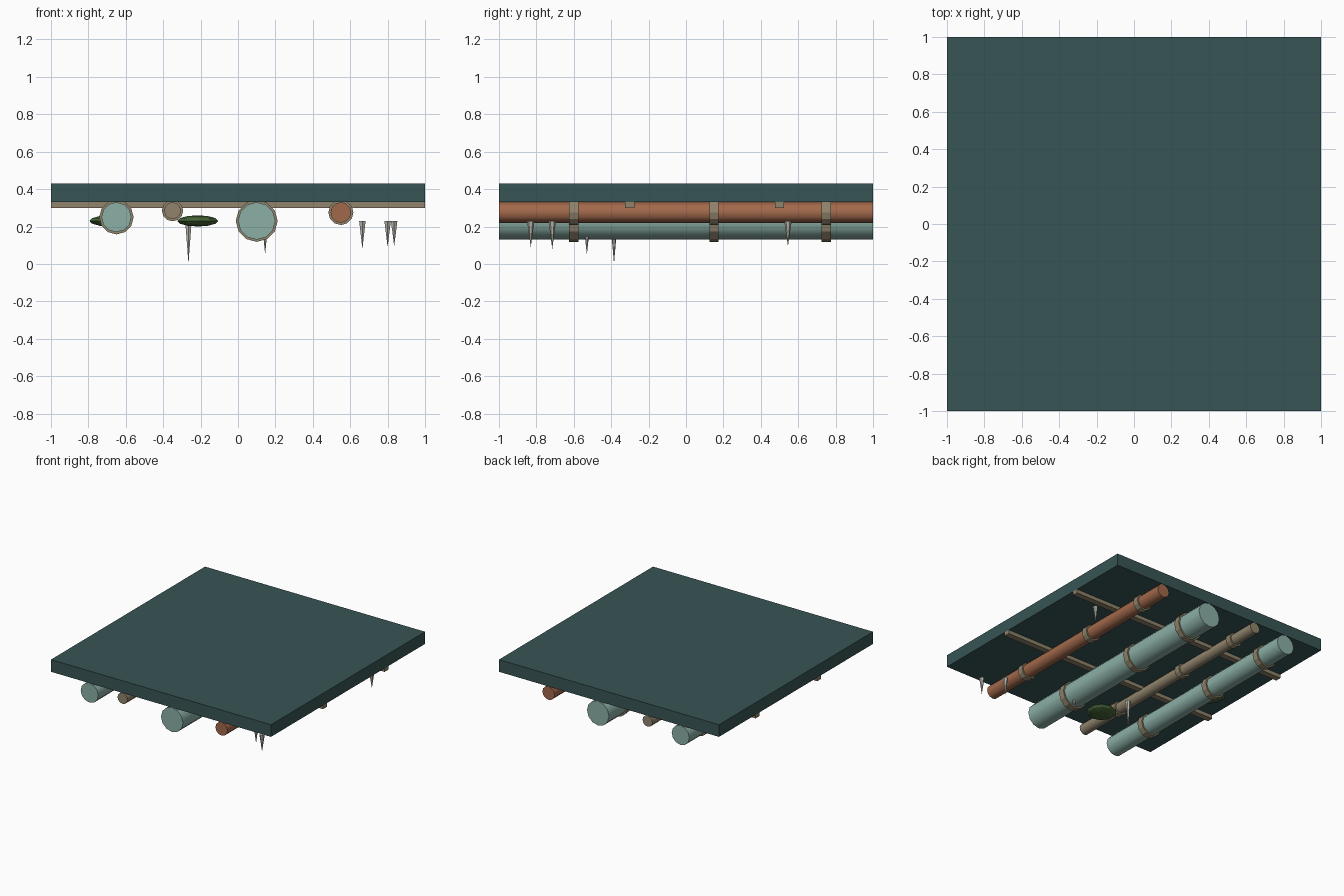
import bpy
import math

cube = bpy.data.objects.get("Cube")
if cube:
    bpy.data.objects.remove(cube, do_unlink=True)


def material(name, rgb):
    m = bpy.data.materials.new(name)
    m.use_nodes = True
    color = (*rgb, 1)
    m.diffuse_color = color
    m.node_tree.nodes["Principled BSDF"].inputs["Base Color"].default_value = color
    return m


slate = material("dark_slate", (0.04, 0.09, 0.09))
mint = material("verdigris", (0.26, 0.43, 0.38))
rust = material("rust_orange", (0.36, 0.14, 0.07))
iron = material("dull_iron", (0.28, 0.23, 0.15))
moss = material("moss_green", (0.06, 0.13, 0.04))
stone = material("pale_stone", (0.48, 0.46, 0.41))


def finish(name, mat, smooth=None):
    ob = bpy.context.object
    ob.name = name
    ob.data.materials.append(mat)
    bpy.ops.object.transform_apply(location=False, rotation=True, scale=True)
    if smooth:
        bpy.ops.object.shade_smooth_by_angle(angle=math.radians(smooth))
    return ob


def box(name, loc, size, mat):
    bpy.ops.mesh.primitive_cube_add(size=1, location=loc)
    bpy.context.object.scale = size
    finish(name, mat)


def tube(name, x, y, z, radius, length, mat, smooth=None):
    bpy.ops.mesh.primitive_cylinder_add(vertices=12, radius=radius, depth=length,
                                        location=(x, y, z),
                                        rotation=(math.pi / 2, 0, 0))
    finish(name, mat, smooth)


# Ceiling slab and the cross rails beneath it
CEILING = 0.33
box("ceiling_slab", (0, 0, CEILING + 0.05), (2, 2, 0.1), slate)
for i, y in enumerate((-0.3, 0.5)):
    box(f"cross_rail_{i + 1}", (0, y, CEILING - 0.015), (2, 0.05, 0.03), iron)

# Pipes hung against the slab, each with three collars
pipes = [
    ("wide_pipe", 0.1, 0.1, mint),
    ("medium_pipe", -0.65, 0.08, mint),
    ("rusty_pipe", 0.55, 0.055, rust),
    ("thin_pipe", -0.35, 0.045, iron),
]
for name, x, r, mat in pipes:
    tube(name, x, 0, CEILING - r, r, 2, mat, smooth=40)
    for i, y in enumerate((-0.6, 0.15, 0.75)):
        tube(f"{name}_collar_{i + 1}", x, y, CEILING - r, r + 0.012, 0.05, iron)

# Flattened moss clumps
for i, (x, y) in enumerate(((-0.215, -0.64), (-0.685, 0.08))):
    bpy.ops.mesh.primitive_uv_sphere_add(segments=10, ring_count=6, radius=0.115,
                                         location=(x, y, 0.23))
    bpy.context.object.scale.z = 0.26
    finish(f"moss_clump_{i + 1}", moss)

# Hanging spikes: x, y and tip height
spikes = [(-0.265, -0.385, 0), (0.145, -0.53, 0.05), (0.665, -0.715, 0.08),
          (0.8, -0.83, 0.09), (0.835, 0.545, 0.095)]
TOP = 0.23
for i, (x, y, tip) in enumerate(spikes):
    bpy.ops.mesh.primitive_cone_add(vertices=6, radius1=0.02, radius2=0,
                                    depth=TOP - tip, location=(x, y, (TOP + tip) / 2),
                                    rotation=(math.pi, 0, 0))
    finish(f"hanging_spike_{i + 1}", stone)
